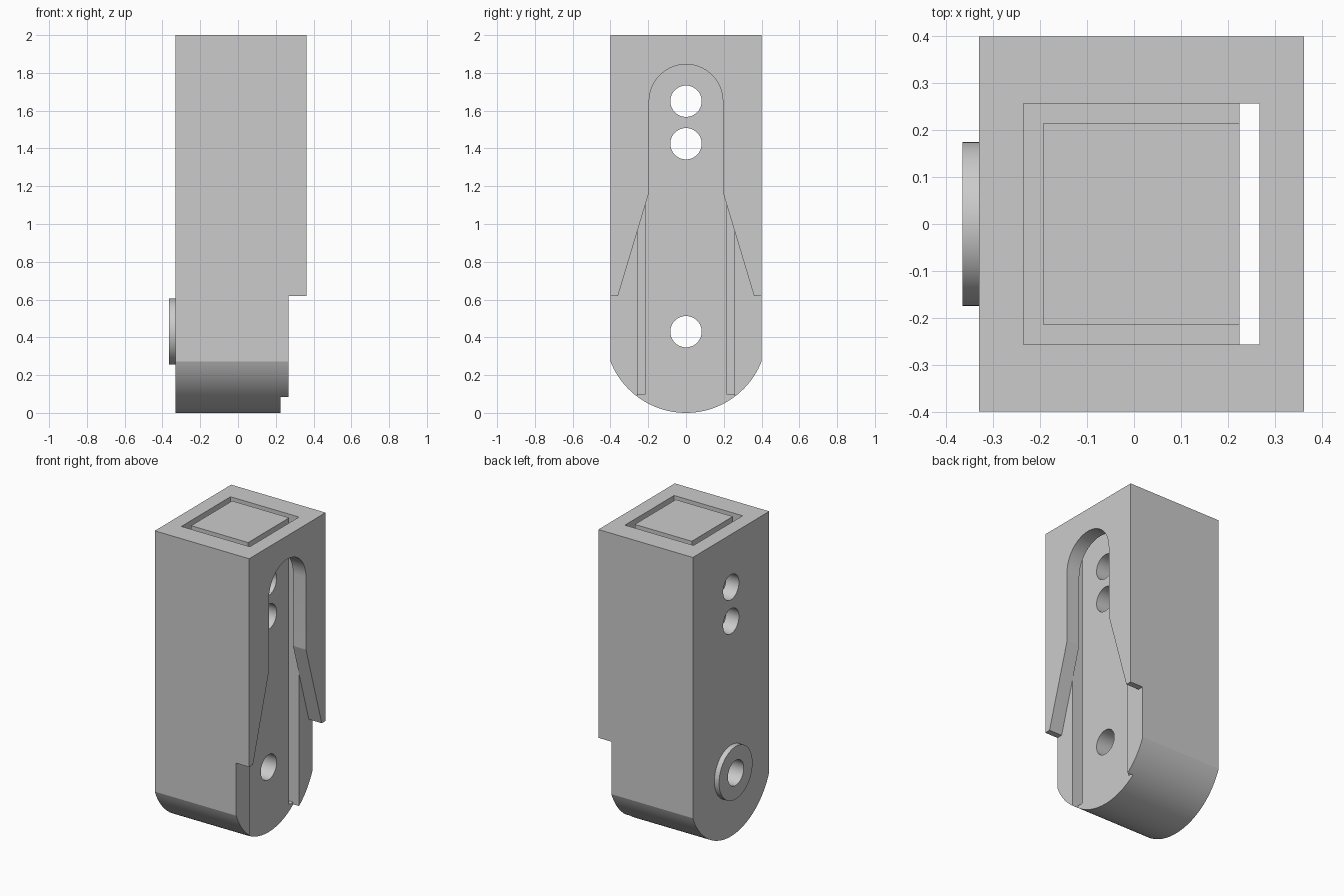
import bpy, bmesh, math

default = bpy.data.objects.get("Cube")
if default:
    bpy.data.objects.remove(default, do_unlink=True)

grey = bpy.data.materials.new("plain_grey")
grey.use_nodes = True
colour = (0.6, 0.6, 0.6, 1)
grey.diffuse_color = colour
grey.node_tree.nodes["Principled BSDF"].inputs["Base Color"].default_value = colour


def arc(radius, height, start, end, steps):
    """Points on a circle centred on y = 0, angles in degrees."""
    angles = [math.radians(start + (end - start) * i / steps) for i in range(steps + 1)]
    return [(radius * math.cos(a), height + radius * math.sin(a)) for a in angles]


def prism(name, profile, low, high, axis="x"):
    """Extrude a 2D profile: (y, z) along x, or (x, y) along z."""
    bm = bmesh.new()
    place = (lambda p: (low, *p)) if axis == "x" else (lambda p: (*p, low))
    face = bm.faces.new([bm.verts.new(place(p)) for p in profile])
    moved = bmesh.ops.extrude_face_region(bm, geom=[face])["geom"]
    step = (high - low, 0, 0) if axis == "x" else (0, 0, high - low)
    bmesh.ops.translate(bm, vec=step, verts=[v for v in moved if isinstance(v, bmesh.types.BMVert)])
    bmesh.ops.recalc_face_normals(bm, faces=bm.faces)
    mesh = bpy.data.meshes.new(name)
    bm.to_mesh(mesh)
    bm.free()
    obj = bpy.data.objects.new(name, mesh)
    bpy.context.collection.objects.link(obj)
    mesh.materials.append(grey)
    return obj


def cut(target, cutter):
    mod = target.modifiers.new("cut", "BOOLEAN")
    mod.operation = "DIFFERENCE"
    mod.solver = "EXACT"
    mod.object = cutter
    bpy.context.view_layer.objects.active = target
    bpy.ops.object.modifier_apply(modifier=mod.name)


PIVOT = 0.43          # height of the rounded end's centre
LEDGE = 0.267         # depth of the stepped face
half, back, front = 0.4, -0.33, 0.362

# Body with a rounded lower end
side = math.degrees(math.acos(half / PIVOT))
body = prism("body", [(half, 2), (-half, 2)] + arc(PIVOT, PIVOT, 180 + side, 360 - side, 48),
             back, front)

# Raised ring around the pivot hole
boss = prism("pivot_boss", arc(0.175, PIVOT, 0, 352.5, 47), -0.365, back)

# Arched, flared opening running into the lower step
opening = [(-0.6, -0.2), (0.6, -0.2), (0.6, 0.62), (0.36, 0.62), (0.195, 1.17)]
opening += arc(0.195, 1.65, 0, 180, 32) + [(-0.195, 1.17), (-0.36, 0.62), (-0.6, 0.62)]
cutters = [prism("opening_cutter", opening, LEDGE, 0.6)]

# Full-height slot behind the opening
outer, inner, slot = 0.257, 0.215, 0.225
cutters.append(prism("slot_cutter", [(slot, -outer), (LEDGE, -outer), (LEDGE, outer), (slot, outer)],
                     -0.2, 2.2, "z"))

# Deep three-sided groove around the core
groove = [(0.24, -outer), (-0.235, -outer), (-0.235, outer), (0.24, outer),
          (0.24, inner), (-0.193, inner), (-0.193, -inner), (0.24, -inner)]
cutters.append(prism("groove_cutter", groove, 0.1, 2.2, "z"))

# Cross holes
holes = [prism("hole_cutter", arc(0.083, z, 0, 352.5, 47), -0.6, 0.6) for z in (PIVOT, 1.425, 1.65)]

for cutter in cutters + holes:
    cut(body, cutter)
cut(boss, holes[0])
for cutter in cutters + holes:
    bpy.data.objects.remove(cutter, do_unlink=True)

# Smooth the round surfaces, keep the edges crisp
for obj in (body, boss):
    bpy.ops.object.select_all(action="DESELECT")
    obj.select_set(True)
    bpy.context.view_layer.objects.active = obj
    bpy.ops.object.shade_smooth_by_angle(angle=math.radians(15))
